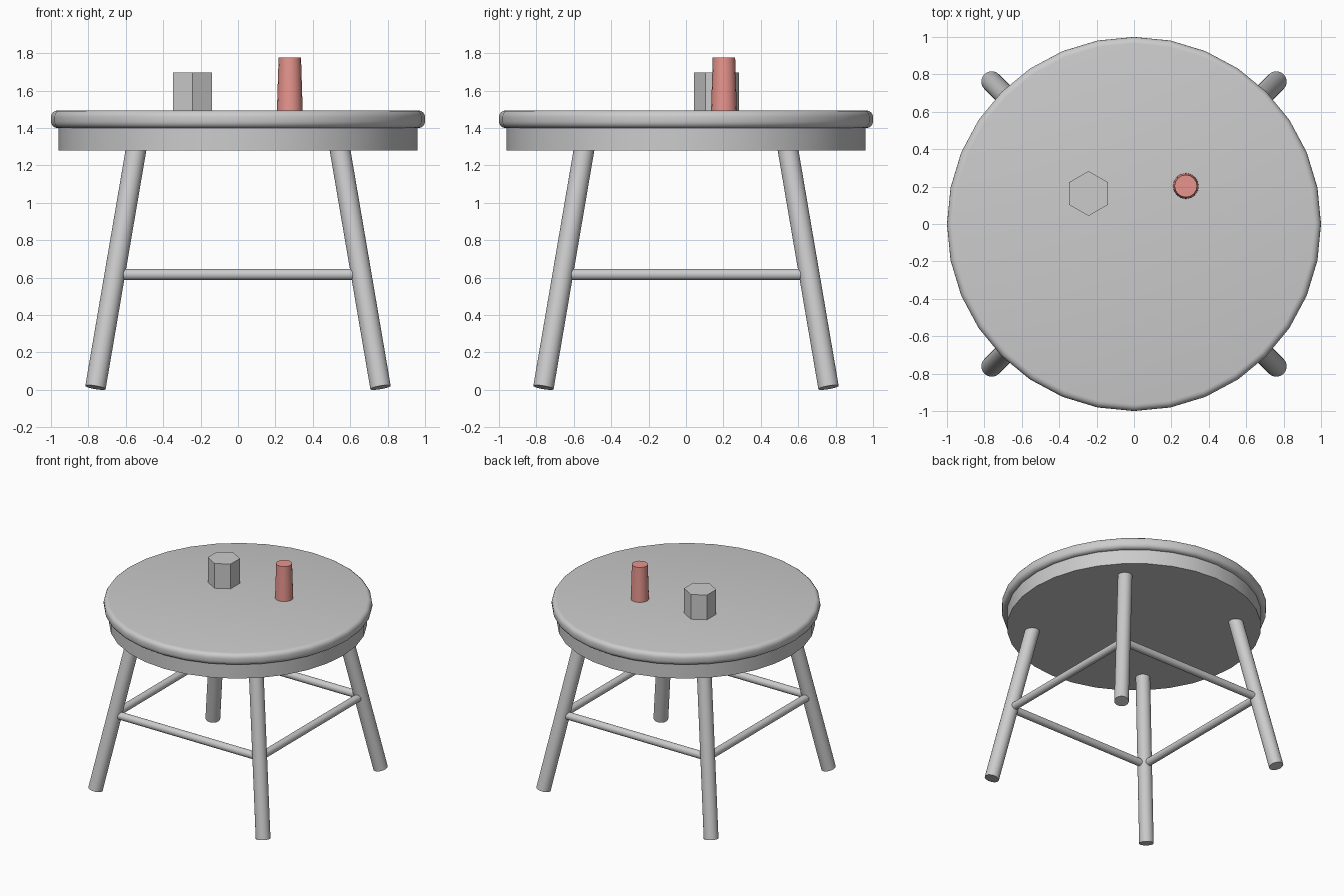
import bpy
import math
from mathutils import Vector

if "Cube" in bpy.data.objects:
    bpy.data.objects.remove(bpy.data.objects["Cube"])


def rod(name, start, end, r1, r2=None, sides=32, spin=0.0, smooth=True):
    """Capped cylinder or cone running from start to end."""
    a, b = Vector(start), Vector(end)
    axis = b - a
    bpy.ops.mesh.primitive_cone_add(
        vertices=sides, radius1=r1, radius2=r1 if r2 is None else r2,
        depth=axis.length, location=(a + b) / 2,
        rotation=axis.to_track_quat('Z', 'Y').to_euler())
    ob = bpy.context.object
    ob.name = name
    if spin:
        ob.rotation_euler = (0, 0, spin)
    if smooth:
        bpy.ops.object.shade_smooth_by_angle(angle=math.radians(35))
    return ob


# Round top with softened rim
top = rod("tabletop", (0, 0, 1.40), (0, 0, 1.494), 1.0, smooth=False)
bevel = top.modifiers.new("rim", 'BEVEL')
bevel.width = 0.035
bevel.segments = 4
bevel.limit_method = 'ANGLE'
bevel.angle_limit = math.radians(45)
bpy.ops.object.modifier_apply(modifier=bevel.name)
bpy.ops.object.shade_smooth_by_angle(angle=math.radians(35))

# Apron disc under the top
rod("apron", (0, 0, 1.28), (0, 0, 1.405), 0.96)

# Splayed legs
for sx, side in ((-1, "left"), (1, "right")):
    for sy, face in ((-1, "front"), (1, "back")):
        rod(f"{face}_{side}_leg", (sx * 0.762, sy * 0.762, 0.013),
            (sx * 0.534, sy * 0.534, 1.35), 0.055)

# Stretchers joining the legs
for s, face, side in ((-1, "front", "left"), (1, "back", "right")):
    rod(f"{face}_stretcher", (-0.68, s * 0.66, 0.617), (0.68, s * 0.66, 0.617), 0.03)
    rod(f"{side}_stretcher", (s * 0.66, -0.68, 0.617), (s * 0.66, 0.68, 0.617), 0.03)

# Six-sided cup, corners pointing front and back
cup = rod("cup", (-0.243, 0.163, 1.49), (-0.243, 0.163, 1.697), 0.12, sides=6, smooth=False)
xy = [(v.co.x, v.co.y) for v in cup.data.vertices]
if max(x for x, _ in xy) > max(y for _, y in xy):
    cup.rotation_euler = (0, 0, math.radians(30))

# Tapered red vase
vase = rod("vase", (0.277, 0.203, 1.49), (0.277, 0.203, 1.777), 0.069, 0.06, sides=16)
red = bpy.data.materials.new("red")
red.diffuse_color = (0.8, 0.3, 0.27, 1)
red.use_nodes = True
red.node_tree.nodes["Principled BSDF"].inputs["Base Color"].default_value = red.diffuse_color
vase.data.materials.append(red)
